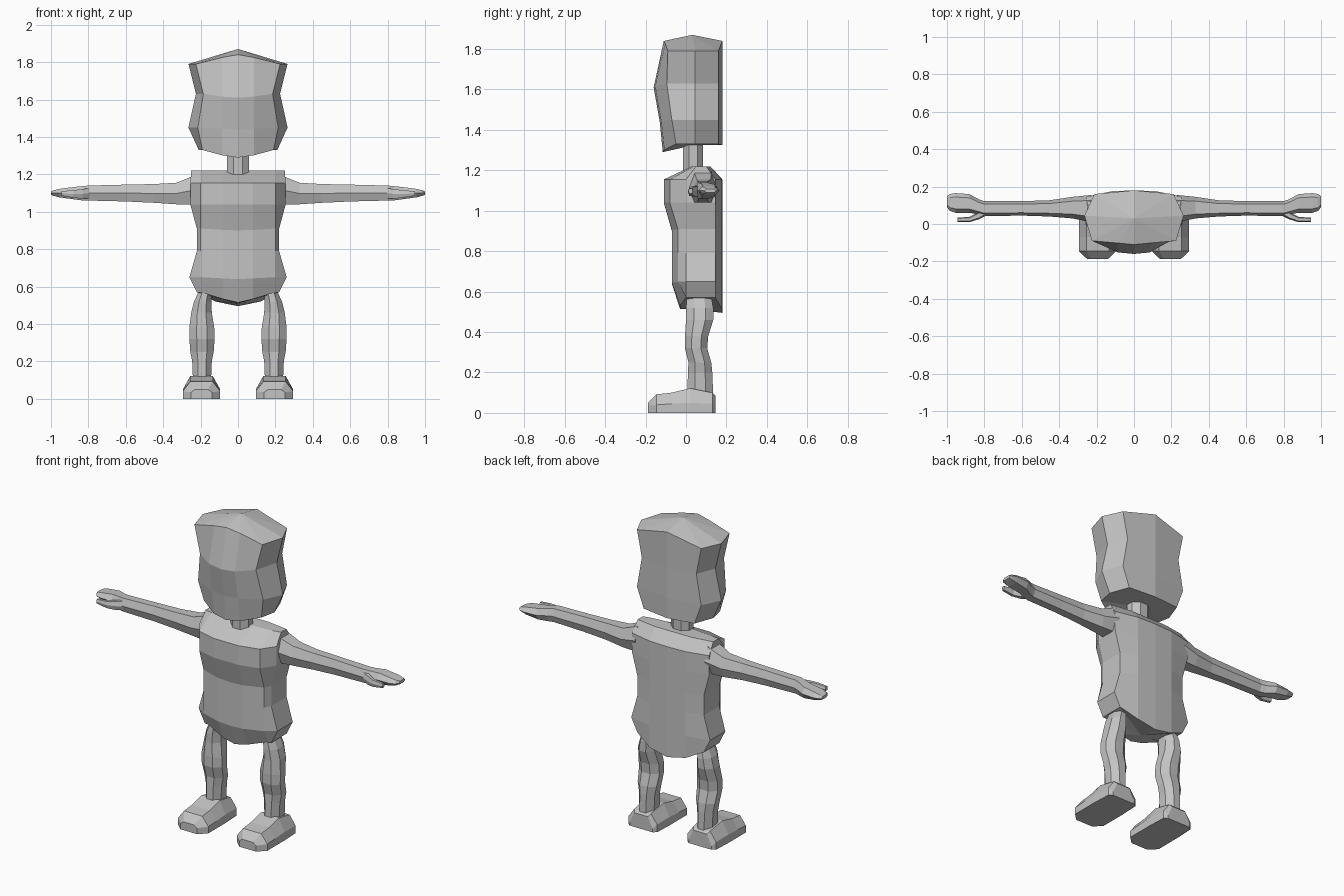
import bpy, bmesh, math

if "Cube" in bpy.data.objects:
    bpy.data.objects.remove(bpy.data.objects["Cube"])

mat = bpy.data.materials.new("plain_grey")
mat.diffuse_color = (0.55, 0.55, 0.55, 1)
mat.use_nodes = True
mat.node_tree.nodes["Principled BSDF"].inputs["Base Color"].default_value = mat.diffuse_color


def loft(name, rings, start=None, end=None):
    """Skin equal-length rings; each end closes with a fan to a point or an n-gon."""
    bm = bmesh.new()
    rows = [[bm.verts.new(p) for p in r] for r in rings]
    n = len(rows[0])
    for a, b in zip(rows, rows[1:]):
        for i in range(n):
            j = (i + 1) % n
            bm.faces.new((a[i], a[j], b[j], b[i]))
    for row, tip in ((rows[0], start), (rows[-1], end)):
        if tip is None:
            bm.faces.new(row)
        else:
            c = bm.verts.new(tip)
            for i in range(n):
                bm.faces.new((row[i], row[(i + 1) % n], c))
    bmesh.ops.recalc_face_normals(bm, faces=bm.faces)
    me = bpy.data.meshes.new(name)
    bm.to_mesh(me)
    bm.free()
    me.materials.append(mat)
    ob = bpy.data.objects.new(name, me)
    bpy.context.collection.objects.link(ob)
    return ob


def mirrored(half):
    """Half ring from back centre to front centre, completed on the other side."""
    return half + [(-x, y, z) for x, y, z in half[-2:0:-1]]


def oval(cx, cy, rx, ry, z, n=8):
    return [(cx + rx * math.cos(math.tau * (i + .5) / n) / math.cos(math.pi / n),
             cy + ry * math.sin(math.tau * (i + .5) / n) / math.cos(math.pi / n), z)
            for i in range(n)]


def bar(x, y0, y1, z0, z1):
    """Six-sided section across x, pointed at front and back."""
    m, q = (z0 + z1) / 2, (y1 - y0) * .2
    return [(x, y0, m), (x, y0 + q, z1), (x, y1 - q, z1),
            (x, y1, m), (x, y1 - q, z0), (x, y0 + q, z0)]


def both_sides(ob):
    m = ob.modifiers.new("mirror", 'MIRROR')
    m.use_mirror_merge = False


# Head: side z, outer x, front corner x and y, front centre y and z, back z
head = []
for z, xo, xf, yf, yc, zc, zb in [
        (1.33, .21, .19, -.05, -.115, 1.29, 1.325),
        (1.45, .265, .215, -.07, -.13, 1.44, 1.45),
        (1.63, .225, .185, -.095, -.16, 1.61, 1.63),
        (1.79, .265, .225, -.09, -.11, 1.84, 1.84)]:
    zm = z + (zc - z) * .7
    head.append(mirrored([(0, .18, zb), (xo * .8, .16, z), (xo, .045, z),
                          (xf, yf, z), (.085, yc + .008, zm), (0, yc, zc)]))
loft("head", head, (0, .04, 1.325), (0, .03, 1.87))

# Neck
loft("neck", [oval(0, .035, .06, .05, z) for z in (1.18, 1.36)])

# Torso: side z, side x, front corner y, front centre y and z, back centre z
torso = []
for z, x, ys, yc, zc, zb in [
        (.57, .22, .0, -.03, .515, .495),
        (.65, .26, .0, -.07, .64, .65),
        (.79, .22, .0, -.07, .78, .79),
        (.91, .22, .0, -.07, .90, .91),
        (1.04, .255, .0, -.11, 1.04, 1.04),
        (1.155, .255, .0, -.11, 1.155, 1.155)]:
    torso.append(mirrored([(0, .18, zb), (.12, .175, (z + 2 * zb) / 3), (x, .145, z),
                           (x, ys, z), (.2, yc + .03, z),
                           (.08, yc, (z + 2 * zc) / 3), (0, yc, zc)]))
torso.append(mirrored([(0, .12, 1.22), (.12, .12, 1.22), (.25, .1, 1.22),
                       (.25, .05, 1.22), (.2, .04, 1.22), (.08, .03, 1.22), (0, .03, 1.22)]))
loft("torso", torso, (0, .06, .51))

# Arm with hand: x, y range, z range
both_sides(loft("arm_and_hand", [bar(*s) for s in [
    (.23, .01, .155, 1.04, 1.195), (.33, .03, .145, 1.04, 1.155),
    (.45, .04, .127, 1.048, 1.148), (.60, .045, .122, 1.055, 1.145),
    (.80, .042, .122, 1.06, 1.14), (.83, .05, .132, 1.06, 1.137),
    (.88, .06, .16, 1.067, 1.132), (.955, .06, .165, 1.077, 1.122),
    (.985, .07, .16, 1.085, 1.115), (1.0, .09, .15, 1.09, 1.108)]]))

# Thumb
both_sides(loft("thumb", [bar(*s) for s in [
    (.79, .045, .10, 1.07, 1.125), (.83, .025, .065, 1.07, 1.122),
    (.88, .01, .038, 1.075, 1.115), (.945, .012, .034, 1.085, 1.11)]]))

# Leg: z, x range, y range
both_sides(loft("leg", [oval((a + b) / 2, (c + d) / 2, (b - a) / 2, (d - c) / 2, z)
                        for z, a, b, c, d in [
    (.08, .145, .24, .005, .135), (.20, .14, .245, .01, .13),
    (.25, .13, .255, .012, .125), (.32, .125, .26, -.005, .105),
    (.38, .127, .26, -.005, .11), (.46, .14, .25, .0, .135),
    (.52, .142, .235, .0, .135), (.575, .14, .21, .005, .125)]]))

# Foot: sections along y with half width, top half width, shoulder and top heights
both_sides(loft("foot", [
    [(.195 + s * w, y, z) for s, w, z in
     [(-1, wb, 0), (1, wb, 0), (1, wb, zs), (1, wt, zt), (-1, wt, zt), (-1, wb, zs)]]
    for y, wb, wt, zs, zt in [
        (-.188, .055, .035, .035, .05), (-.145, .1, .06, .04, .092),
        (-.07, .1, .06, .045, .1), (.02, .1, .06, .05, .122),
        (.13, .095, .055, .045, .1), (.145, .075, .045, .02, .085)]]))
